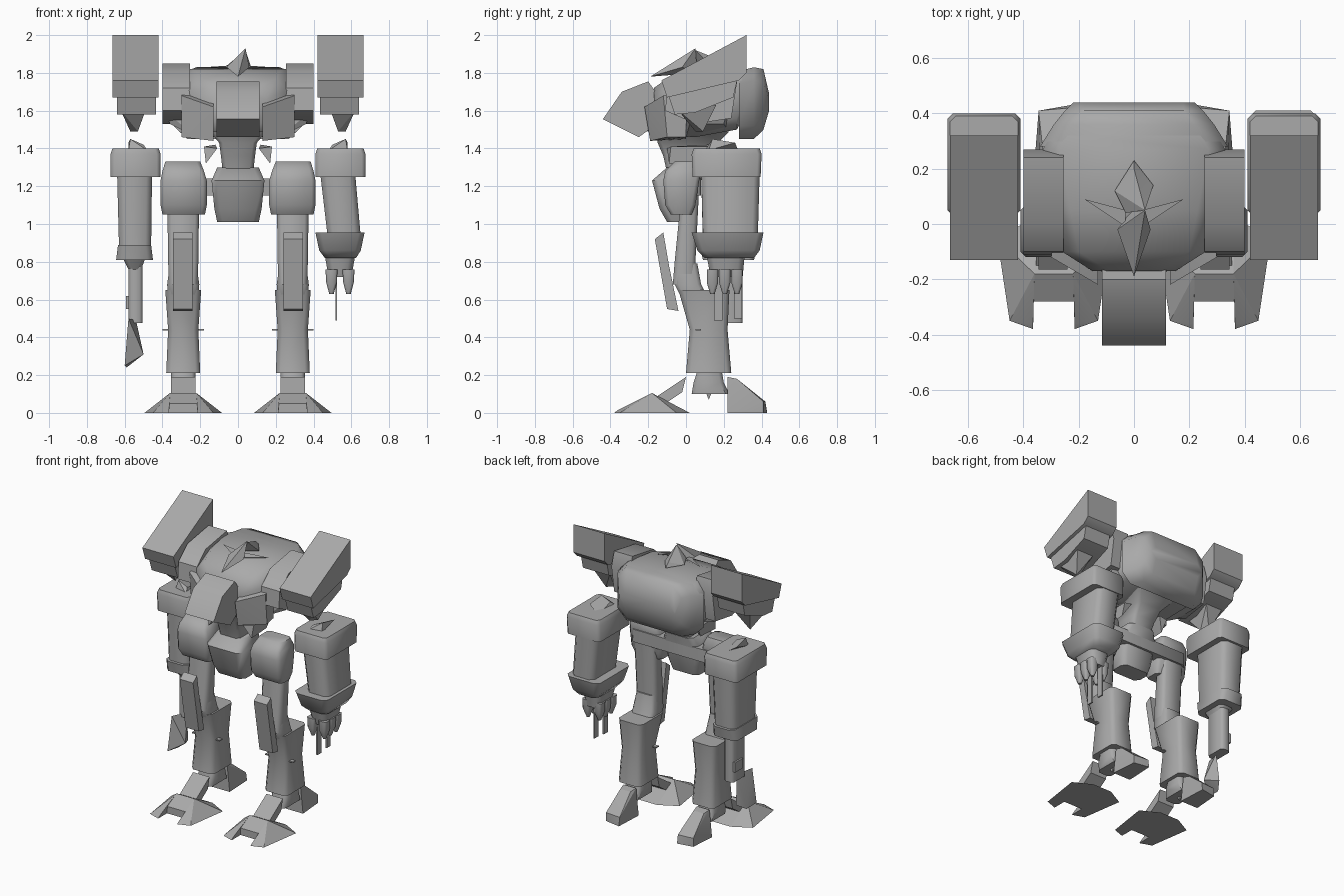
import bpy, bmesh, math

grey = bpy.data.materials.new("armour_grey")
grey.diffuse_color = (0.4, 0.4, 0.4, 1)


def finish(name, bm, angle=35):
    bmesh.ops.recalc_face_normals(bm, faces=bm.faces)
    me = bpy.data.meshes.new(name)
    bm.to_mesh(me)
    bm.free()
    me.materials.append(grey)
    ob = bpy.data.objects.new(name, me)
    bpy.context.collection.objects.link(ob)
    bpy.ops.object.select_all(action='DESELECT')
    ob.select_set(True)
    bpy.context.view_layer.objects.active = ob
    bpy.ops.object.shade_smooth_by_angle(angle=math.radians(angle))
    return ob


def loft(name, rings, chamfer=0.0, axis='z', s=1, angle=50):
    """Rings (t, a0, a1, b0, b1) of chamfered rectangles along z or y."""
    bm = bmesh.new()
    loops = []
    for t, a0, a1, b0, b1 in rings:
        c = min(chamfer, 0.45 * (a1 - a0), 0.45 * (b1 - b0))
        if c > 0:
            pts = [(a0 + c, b0), (a1 - c, b0), (a1, b0 + c), (a1, b1 - c),
                   (a1 - c, b1), (a0 + c, b1), (a0, b1 - c), (a0, b0 + c)]
        else:
            pts = [(a0, b0), (a1, b0), (a1, b1), (a0, b1)]
        loops.append([bm.verts.new((s * a, b, t) if axis == 'z' else (s * a, t, b))
                      for a, b in pts])
    n = len(loops[0])
    for lo, hi in zip(loops, loops[1:]):
        for i in range(n):
            j = (i + 1) % n
            bm.faces.new((lo[i], lo[j], hi[j], hi[i]))
    bm.faces.new(loops[0])
    bm.faces.new(loops[-1])
    return finish(name, bm, angle)


def profile(name, yz, x0, x1, s=1):
    """Side outline extruded across x."""
    bm = bmesh.new()
    a = [bm.verts.new((s * x0, y, z)) for y, z in yz]
    b = [bm.verts.new((s * x1, y, z)) for y, z in yz]
    for i in range(len(yz)):
        j = (i + 1) % len(yz)
        bm.faces.new((a[i], a[j], b[j], b[i]))
    bm.faces.new(a)
    bm.faces.new(b)
    return finish(name, bm)


def hull(name, pts, s=1):
    """Convex faceted lump around a few points."""
    bm = bmesh.new()
    for x, y, z in pts:
        bm.verts.new((s * x, y, z))
    res = bmesh.ops.convex_hull(bm, input=bm.verts)
    junk = {v for v in res["geom_interior"] if isinstance(v, bmesh.types.BMVert)}
    bmesh.ops.delete(bm, geom=list(junk), context='VERTS')
    return finish(name, bm, 25)


# Torso body and wide rounded back pack
loft("torso", [(-0.17, -0.15, 0.15, 1.50, 1.72), (-0.10, -0.26, 0.26, 1.47, 1.77),
               (0.05, -0.29, 0.29, 1.46, 1.82), (0.27, -0.33, 0.33, 1.50, 1.82),
               (0.32, -0.30, 0.30, 1.60, 1.82)], 0.06, 'y')
loft("back_pack", [(0.28, -0.34, 0.34, 1.45, 1.81), (0.36, -0.29, 0.29, 1.45, 1.83),
                   (0.41, -0.25, 0.25, 1.50, 1.82), (0.44, -0.22, 0.22, 1.60, 1.69)],
     0.07, 'y', angle=60)

# Cockpit, its neck, and the crest
profile("cockpit", [(-0.44, 1.555), (-0.34, 1.70), (-0.20, 1.755), (-0.14, 1.67),
                    (-0.18, 1.51), (-0.25, 1.46)], -0.115, 0.115)
loft("cockpit_neck", [(-0.25, -0.09, 0.09, 1.50, 1.68), (-0.1, -0.13, 0.13, 1.47, 1.72)],
     0.02, 'y')
hull("crest_beak", [(0, -0.19, 1.78), (-0.06, -0.02, 1.83), (0.06, -0.02, 1.83),
                    (0, 0.02, 1.89), (0.04, 0.05, 1.93), (0, 0.06, 1.80)])
hull("crest_cap", [(-0.07, 0.12, 1.83), (0.07, 0.14, 1.83), (0, 0.23, 1.83), (-0.03, 0.04, 1.84),
                   (0.04, 0.05, 1.92), (0, 0.20, 1.86)])

# Waist, pelvis and hip axle
loft("waist", [(1.27, -0.08, 0.08, -0.10, 0.08), (1.36, -0.09, 0.09, -0.12, 0.12),
               (1.43, -0.10, 0.10, -0.15, 0.17), (1.49, -0.15, 0.15, -0.16, 0.23)], 0.02)
loft("pelvis", [(1.01, -0.11, 0.11, -0.10, 0.03), (1.08, -0.125, 0.125, -0.14, 0.05),
                (1.23, -0.14, 0.14, -0.18, 0.08), (1.30, -0.11, 0.11, -0.10, 0.10)], 0.03)
loft("hip_axle", [(1.15, -0.38, 0.38, 0.00, 0.08), (1.24, -0.38, 0.38, 0.00, 0.08)], 0.02)

for s, side in ((1, "right"), (-1, "left")):
    # Torso flanks, front cheeks, crest fins, waist braces
    profile(side + "_flank", [(-0.11, 1.60), (-0.10, 1.72), (0.0, 1.81), (0.24, 1.85),
                              (0.27, 1.75), (0.24, 1.56), (0.05, 1.53)], 0.255, 0.40, s)
    hull(side + "_flank_skirt", [(0.39, 0.0, 1.60), (0.39, 0.22, 1.60), (0.36, 0.02, 1.53),
                                 (0.36, 0.2, 1.53), (0.22, 0.0, 1.46), (0.22, 0.22, 1.50),
                                 (0.22, 0.0, 1.6), (0.22, 0.22, 1.6)], s)
    hull(side + "_cheek", [(0.13, -0.22, 1.62), (0.30, -0.12, 1.68), (0.30, -0.10, 1.46),
                           (0.13, -0.19, 1.44), (0.13, -0.05, 1.68), (0.28, 0.0, 1.70),
                           (0.28, 0.0, 1.46), (0.13, 0.0, 1.45)], s)
    hull(side + "_crest_fin", [(0.03, -0.01, 1.83), (0.03, 0.05, 1.84), (0.18, 0.09, 1.83),
                               (0.05, 0.02, 1.82)], s)
    hull(side + "_waist_brace", [(0.11, -0.10, 1.40), (0.18, -0.08, 1.41), (0.17, -0.09, 1.32),
                                 (0.12, 0.12, 1.42), (0.18, 0.12, 1.41), (0.17, 0.08, 1.33)], s)

    # Tilted shoulder pod in two tiers with a pointed mount
    profile(side + "_pod_top", [(-0.13, 1.76), (0.32, 2.0), (0.32, 1.80), (0.28, 1.76),
                                (-0.10, 1.67)], 0.42, 0.665, s)
    profile(side + "_pod_base", [(-0.10, 1.70), (0.28, 1.80), (0.25, 1.67), (0.05, 1.59),
                                 (-0.06, 1.58)], 0.435, 0.64, s)
    hull(side + "_pod_mount", [(0.49, -0.04, 1.60), (0.62, -0.04, 1.60), (0.49, 0.16, 1.63),
                               (0.62, 0.16, 1.63), (0.53, 0.05, 1.49), (0.57, 0.09, 1.49)], s)

    # Shoulder block and its spur
    loft(side + "_shoulder", [(1.25, 0.41, 0.675, 0.035, 0.395), (1.37, 0.41, 0.675, 0.03, 0.40),
                              (1.40, 0.42, 0.665, 0.04, 0.39)], 0.02, s=s)
    hull(side + "_shoulder_spur", [(0.48, 0.10, 1.39), (0.58, 0.12, 1.39), (0.50, 0.28, 1.38),
                                   (0.57, 0.14, 1.45), (0.50, 0.14, 1.42), (0.58, 0.26, 1.43)], s)

    # Hip block, thigh, knee plate and knee joint
    loft(side + "_hip", [(1.05, 0.175, 0.40, -0.08, 0.03), (1.10, 0.165, 0.41, -0.11, 0.05),
                         (1.23, 0.165, 0.41, -0.12, 0.07), (1.28, 0.18, 0.40, -0.11, 0.08),
                         (1.33, 0.20, 0.385, -0.06, 0.06)], 0.02, s=s)
    loft(side + "_thigh", [(0.68, 0.215, 0.365, -0.07, 0.05), (0.80, 0.21, 0.37, -0.06, 0.05),
                           (1.20, 0.205, 0.375, -0.02, 0.07)], 0.02, s=s)
    profile(side + "_knee_plate", [(-0.165, 0.92), (-0.12, 0.955), (-0.09, 0.78), (-0.04, 0.54),
                                   (-0.10, 0.55)], 0.24, 0.345, s)
    loft(side + "_knee_joint", [(0.60, 0.21, 0.37, -0.02, 0.12), (0.68, 0.205, 0.375, -0.06, 0.08),
                                (0.79, 0.22, 0.36, -0.06, 0.06)], 0.02, s=s)

    # Shin, pinched in the middle, with thin side pins
    loft(side + "_shin", [(0.21, 0.20, 0.38, 0.0, 0.24), (0.44, 0.21, 0.37, 0.02, 0.22),
                          (0.65, 0.195, 0.385, -0.04, 0.23)], 0.025, s=s)
    loft(side + "_shin_pin", [(0.437, 0.18, 0.40, 0.05, 0.08), (0.445, 0.18, 0.40, 0.05, 0.08)], s=s)

    # Ankle, instep, heel
    loft(side + "_ankle", [(0.10, 0.235, 0.345, 0.03, 0.23), (0.16, 0.225, 0.355, 0.04, 0.20),
                           (0.22, 0.225, 0.355, 0.06, 0.19)], 0.02, s=s)
    hull(side + "_ankle_spike", [(0.26, 0.07, 0.2), (0.32, 0.07, 0.2), (0.26, 0.18, 0.2),
                                 (0.32, 0.18, 0.2), (0.29, 0.12, 0.07)], s)
    profile(side + "_instep", [(0.0, 0.19), (-0.15, 0.09), (-0.11, 0.05), (-0.02, 0.11)],
            0.225, 0.355, s)
    hull(side + "_heel", [(0.24, 0.22, 0.19), (0.34, 0.22, 0.19), (0.25, 0.27, 0.18),
                          (0.33, 0.27, 0.18), (0.23, 0.42, 0.06), (0.345, 0.41, 0.06),
                          (0.23, 0.43, 0.0), (0.345, 0.41, 0.0), (0.22, 0.22, 0.0),
                          (0.36, 0.22, 0.0)], s)

    # Front foot: sloped centre plus two splayed toes
    hull(side + "_foot_centre", [(0.215, -0.28, 0), (0.365, -0.28, 0), (0.215, 0.02, 0),
                                 (0.365, 0.02, 0), (0.22, -0.18, 0.105), (0.36, -0.18, 0.105),
                                 (0.215, -0.28, 0.05), (0.365, -0.28, 0.05)], s)
    for t in (-1, 1):
        hull(side + "_toe", [(0.29 + t * x, y, z) for x, y, z in (
            (0.075, -0.38, 0), (0.16, -0.35, 0), (0.205, -0.05, 0), (0.075, 0.02, 0),
            (0.07, -0.18, 0.105), (0.075, -0.36, 0.015))], s)

# Right arm: heavy forearm, flared cuff, knuckles and fingers
loft("right_forearm", [(0.93, 0.475, 0.65, 0.09, 0.38), (1.27, 0.435, 0.62, 0.08, 0.39)], 0.03)
loft("right_cuff", [(0.82, 0.46, 0.625, 0.10, 0.36), (0.86, 0.43, 0.65, 0.06, 0.39),
                    (0.955, 0.41, 0.67, 0.03, 0.41)], 0.03)
loft("right_palm", [(0.72, 0.48, 0.60, 0.13, 0.30), (0.83, 0.46, 0.62, 0.11, 0.31)], 0.03)
for x in (0.495, 0.585):
    for y in (0.14, 0.205, 0.27):
        loft("right_knuckle", [(0.63, x - 0.012, x + 0.012, y - 0.012, y + 0.012),
                               (0.69, x - 0.028, x + 0.028, y - 0.03, y + 0.03),
                               (0.76, x - 0.032, x + 0.032, y - 0.03, y + 0.03)], 0.01)
for y, z in ((0.17, 0.49), (0.275, 0.50)):
    loft("right_finger", [(z, 0.515, 0.525, y - 0.022, y + 0.022),
                          (0.75, 0.515, 0.525, y - 0.022, y + 0.022)])

# Left arm: slimmer forearm ending in a barrel and a pointed blade
loft("left_forearm", [(0.88, 0.46, 0.63, 0.09, 0.36), (1.27, 0.455, 0.64, 0.08, 0.38)], 0.03, s=-1)
loft("left_cuff", [(0.81, 0.45, 0.645, 0.09, 0.36), (0.89, 0.46, 0.635, 0.07, 0.38)], 0.03, s=-1)
loft("left_wrist", [(0.74, 0.52, 0.57, 0.16, 0.26), (0.82, 0.49, 0.61, 0.12, 0.31)], 0.02, s=-1)
loft("left_barrel", [(0.475, 0.505, 0.58, 0.15, 0.30), (0.79, 0.505, 0.58, 0.15, 0.30)], 0.015, s=-1)
loft("left_barrel_rail", [(0.55, 0.575, 0.592, 0.20, 0.29), (0.62, 0.575, 0.592, 0.20, 0.29)], s=-1)
hull("left_blade", [(0.58, 0.08, 0.50), (0.54, 0.20, 0.49), (0.60, 0.06, 0.25), (0.59, 0.16, 0.24),
                    (0.50, 0.12, 0.31), (0.55, 0.22, 0.28), (0.56, 0.10, 0.46)], -1)
